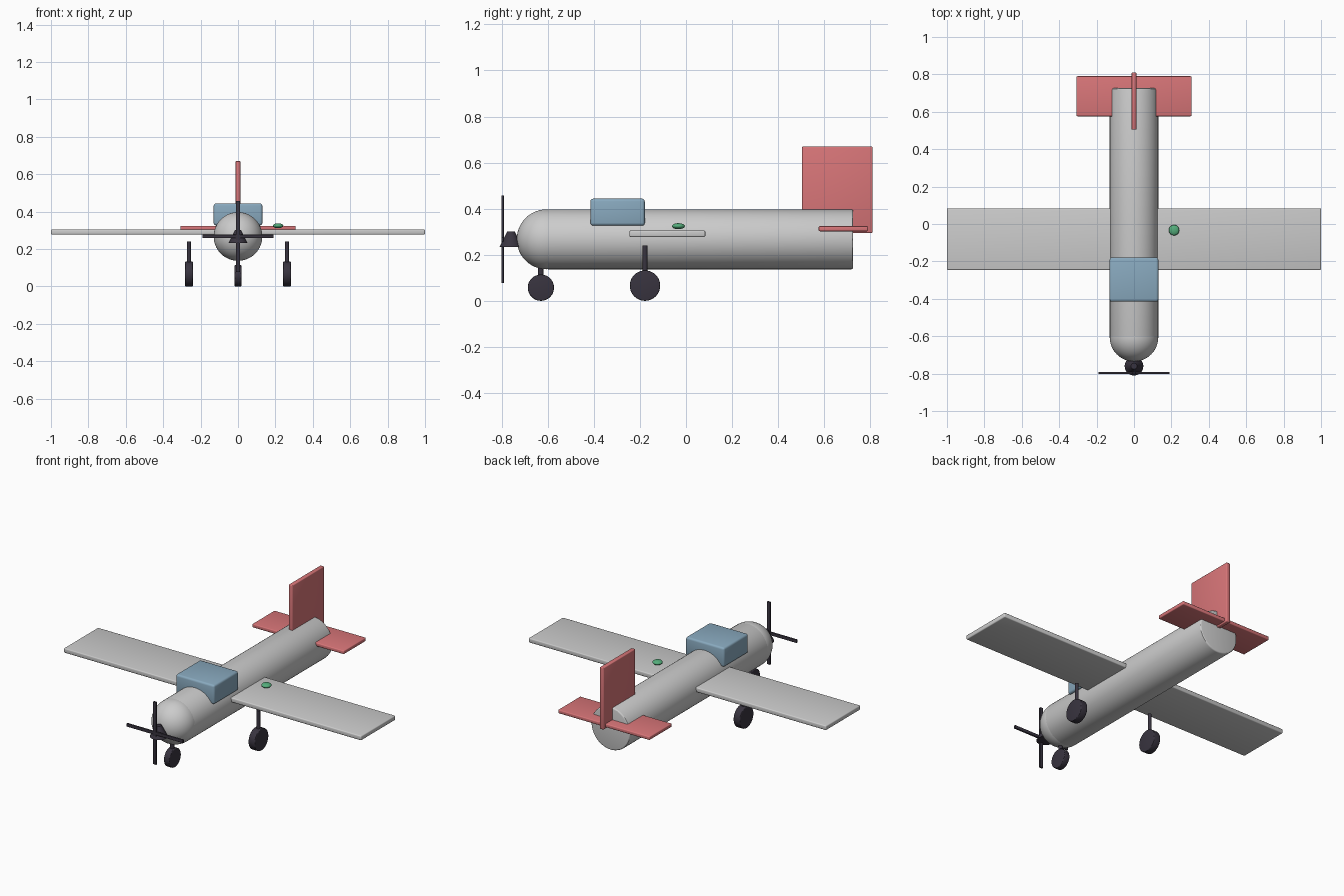
import bpy
from math import pi

cube = bpy.data.objects.get("Cube")
if cube:
    bpy.data.objects.remove(cube, do_unlink=True)


def material(name, r, g, b):
    m = bpy.data.materials.new(name)
    m.use_nodes = True
    m.diffuse_color = (r, g, b, 1)
    m.node_tree.nodes["Principled BSDF"].inputs["Base Color"].default_value = (r, g, b, 1)
    return m


GREY = material("light grey", 0.60, 0.60, 0.60)
RED = material("soft red", 0.69, 0.18, 0.19)
BLUE = material("glass blue", 0.25, 0.40, 0.52)
DARK = material("dark rubber", 0.04, 0.034, 0.05)
GREEN = material("lamp green", 0.09, 0.42, 0.20)


def finish(name, mat, bevel=0.0):
    """Name and colour the active object, round its edges and smooth it."""
    ob = bpy.context.object
    ob.name = name
    ob.data.materials.append(mat)
    bpy.ops.object.transform_apply(location=False, rotation=True, scale=True)
    if bevel:
        mod = ob.modifiers.new("rounded edges", "BEVEL")
        mod.width = bevel
        mod.segments = 3
        mod.limit_method = "ANGLE"
        bpy.ops.object.modifier_apply(modifier=mod.name)
    bpy.ops.object.shade_smooth_by_angle()
    return ob


def box(name, mat, centre, size, bevel):
    bpy.ops.mesh.primitive_cube_add(size=1, location=centre)
    bpy.context.object.scale = size
    return finish(name, mat, bevel)


def cylinder(name, mat, centre, radius, depth, rotation=(0, 0, 0), bevel=0.0, sides=48):
    bpy.ops.mesh.primitive_cylinder_add(vertices=sides, radius=radius, depth=depth,
                                        location=centre, rotation=rotation)
    return finish(name, mat, bevel)


def ball(name, mat, centre, size):
    bpy.ops.mesh.primitive_uv_sphere_add(segments=48, ring_count=24, radius=1,
                                         location=centre, rotation=(0, 0, 0))
    bpy.context.object.scale = size
    return finish(name, mat)


AXIS = 0.267   # height of the fuselage centre line
BODY = 0.13    # fuselage radius

# Fuselage with round nose
cylinder("fuselage", GREY, (0, 0.06, AXIS), BODY, 1.332, (pi / 2, 0, 0), 0.008, 64)
ball("nose", GREY, (0, -0.605, AXIS), (BODY, BODY, BODY))

# Wing, cockpit and wing lamp
box("wing", GREY, (0, -0.081, 0.291), (2.0, 0.33, 0.028), 0.006)
box("cockpit", BLUE, (0, -0.297, 0.385), (0.26, 0.236, 0.117), 0.012)
ball("wing_lamp", GREEN, (0.214, -0.033, 0.324), (0.028, 0.028, 0.013))

# Tail surfaces
box("tailplane", RED, (0, 0.683, 0.313), (0.616, 0.214, 0.022), 0.005)
box("tail_fin", RED, (0, 0.657, 0.482), (0.026, 0.306, 0.376), 0.005)

# Propeller hub and crossed blades
bpy.ops.mesh.primitive_cone_add(vertices=32, radius1=0.05, radius2=0.016,
                                depth=0.068, location=(0, -0.76, AXIS))
finish("propeller_hub", DARK)
box("propeller_blade_upright", DARK, (0, -0.796, AXIS), (0.021, 0.011, 0.38), 0.002)
box("propeller_blade_level", DARK, (0, -0.796, AXIS), (0.38, 0.011, 0.019), 0.002)


def landing_leg(name, x, y, radius, width, top, strut):
    cylinder(name + "_wheel", DARK, (x, y, radius), radius, width, (0, pi / 2, 0), 0.005)
    cylinder(name + "_strut", DARK, (x, y, (radius + top) / 2), strut, top - radius, sides=24)


# Landing gear
landing_leg("nose", 0, -0.63, 0.057, 0.038, 0.18, 0.012)
for side, sign in (("left", 1), ("right", -1)):
    landing_leg(side, sign * 0.262, -0.178, 0.066, 0.045, 0.24, 0.0105)
